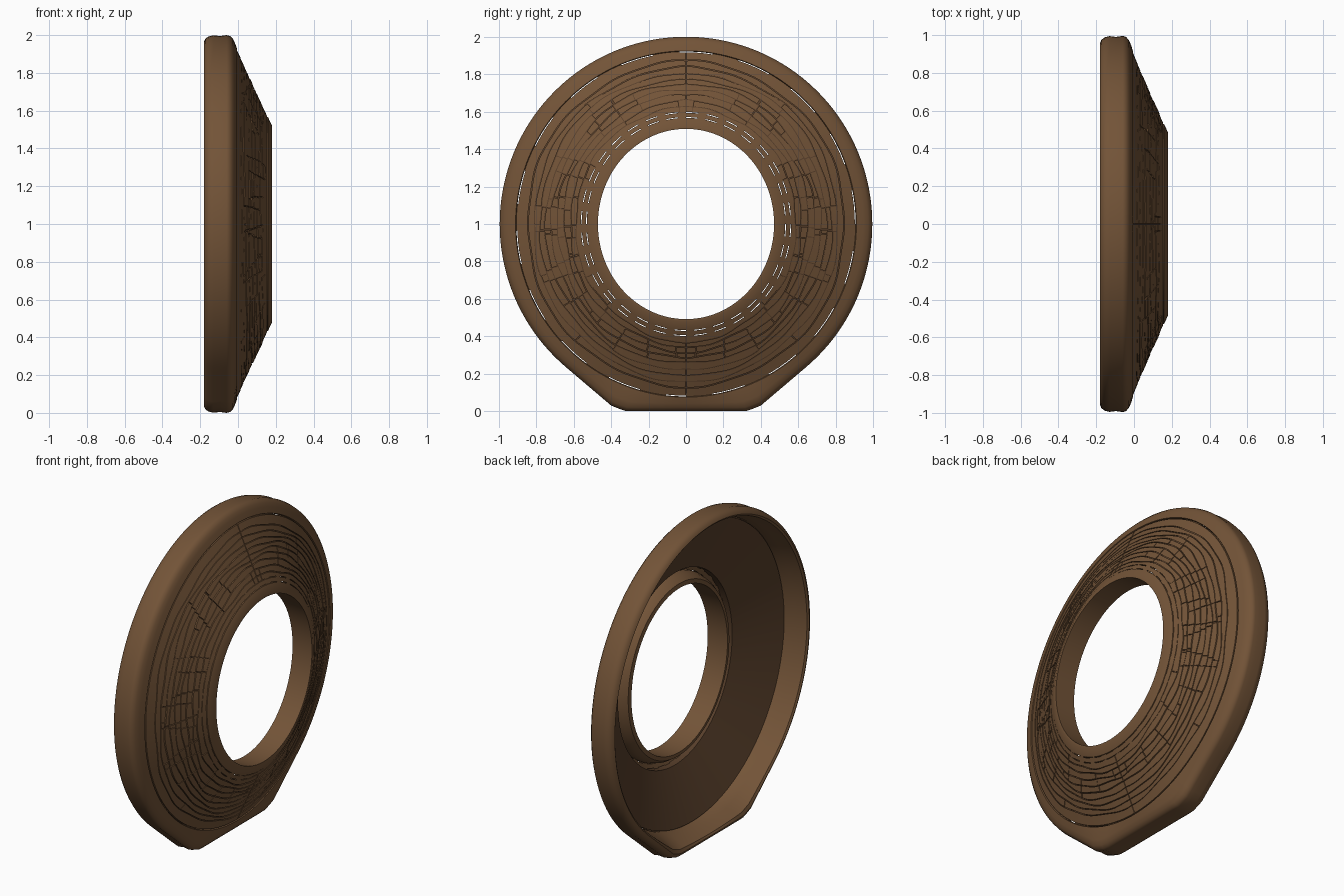
import bpy, bmesh, math, random

if "Cube" in bpy.data.objects:
    bpy.data.objects.remove(bpy.data.objects["Cube"])

random.seed(7)
TAU = 2 * math.pi


def material(name, rgb):
    m = bpy.data.materials.new(name)
    m.diffuse_color = (*rgb, 1)
    m.use_nodes = True
    m.node_tree.nodes["Principled BSDF"].inputs["Base Color"].default_value = m.diffuse_color
    return m


BROWN = material("weathered brown", (0.171, 0.088, 0.039))
DARK = material("dark brown", (0.098, 0.050, 0.024))


def bulge(a):
    """Outline factor: widens the lower rim into a flat foot (a = angle from down)."""
    a = abs((a + math.pi) % TAU - math.pi)
    corner, reach = math.radians(22.4), math.radians(40.2)
    if a < corner:
        return min(1.05, 1 / math.cos(a))
    if a < reach:
        return 1 / math.cos(reach - a)
    return 1.0


def place(x, r, a):
    """Point at radius r, slightly narrow in y towards the hole."""
    w = min(1, max(0, (r - 0.925) / 0.04))
    k = r * (1 + w * (bulge(a) - 1))
    sy = 0.925 + 0.07 * (r - 0.5) / 0.5
    return (x, k * sy * math.sin(a), max(0.0, 1 - k * math.cos(a)))


def cone_x(r):
    """Height of the sloping front face."""
    return 0.18 - (r - 0.52) * 0.18 / 0.385


def finish(name, bm, mat, angle=35):
    bmesh.ops.recalc_face_normals(bm, faces=bm.faces)
    me = bpy.data.meshes.new(name)
    bm.to_mesh(me)
    bm.free()
    me.materials.append(mat)
    me.shade_smooth()
    me.set_sharp_from_angle(angle=math.radians(angle))
    ob = bpy.data.objects.new(name, me)
    bpy.context.collection.objects.link(ob)
    return ob


def revolve(name, profile, mat, n=160, keep=None):
    """Closed profile of (x, r) swept round the ring; keep(i) limits it to bridges."""
    bm = bmesh.new()
    rows = [[bm.verts.new(place(x, r, TAU * i / n)) for x, r in profile] for i in range(n)]
    m = len(profile)
    for i in range(n):
        if keep and not keep(i):
            continue
        p, q = rows[i], rows[(i + 1) % n]
        for j in range(m):
            k = (j + 1) % m
            bm.faces.new((p[j], p[k], q[k], q[j]))
    bmesh.ops.delete(bm, geom=[v for v in bm.verts if not v.link_faces], context='VERTS')
    return finish(name, bm, mat)


# Rounded outer rim with flat foot, open behind
revolve("outer_rim", [
    (-0.18, 0.966), (-0.172, 0.982), (-0.155, 0.993), (-0.13, 0.999), (-0.095, 0.995),
    (-0.06, 1.0), (-0.042, 0.995), (-0.027, 0.98), (-0.016, 0.958), (-0.004, 0.925),
    (-0.012, 0.921), (-0.05, 0.923), (-0.10, 0.937), (-0.172, 0.955)], BROWN)

# Collar round the hole
revolve("hole_collar", [
    (0.18, 0.508), (0.18, 0.522), (cone_x(0.567), 0.567), (0.12, 0.567),
    (0.08, 0.555), (0.05, 0.535), (0.045, 0.51)], BROWN)


def cone_band(r0, r1, front, back):
    return [(cone_x(r0) - front, r0), (cone_x(r1) - front, r1),
            (cone_x(r1) - back, r1), (cone_x(r0) - back, r0)]


# Dark backing cone, and small bridges across the narrow slits
revolve("backing_cone", [(cone_x(0.598) - 0.009, 0.598), (cone_x(0.917) - 0.009, 0.917),
                         (-0.045, 0.917), (0.075, 0.598)], DARK)
revolve("inner_band", cone_band(0.571, 0.594, 0.002, 0.03), BROWN)
revolve("inner_bridges", cone_band(0.56, 0.60, 0.004, 0.03), BROWN, keep=lambda i: i % 5 < 2)
revolve("outer_bridges", cone_band(0.905, 0.93, 0.006, 0.03), BROWN, keep=lambda i: i % 9 < 4)

# Cracked concentric courses, built on one half and mirrored
edges = [0.598, 0.626, 0.656, 0.688, 0.718, 0.748, 0.778, 0.808, 0.838, 0.868, 0.917]
rings = len(edges) - 1


def edge_r(k, a):
    """Slightly wavy ring boundary."""
    if k in (0, rings):
        return edges[k]
    return edges[k] + 0.006 * math.sin(a * 6 + k * 0.9) + 0.003 * math.sin(a * 17 + k * 2.1)


# Long wandering cracks cross many courses, denser at the sides
cuts = [[] for _ in range(rings)]
count = 17
for c in range(count):
    u = (c + 0.5 + random.uniform(-0.25, 0.25)) / count
    a = math.pi * u + 0.16 * math.sin(TAU * u)
    drift = random.uniform(-0.014, 0.014)
    start = random.randint(0, 2)
    end = start + random.randint(2, 4) + int(4 * math.sin(a))
    for k in range(start, min(rings - 1, end)):
        a += drift + random.uniform(-0.006, 0.006)
        cuts[k].append(min(math.pi - 0.04, max(0.04, a)))
for k in range(rings - 1):
    cuts[k] += [random.uniform(0.6, 2.6)]

HALF_GAP = 0.0022
bm = bmesh.new()
for k in range(rings):
    stops = [0.0] + sorted(cuts[k]) + [math.pi]
    for a0, a1 in zip(stops, stops[1:]):
        gap = HALF_GAP / edges[k]
        if a1 - a0 < 0.02:
            continue
        a0, a1 = a0 + gap, a1 - gap
        lift = random.uniform(-0.002, 0.002)
        steps = max(1, math.ceil((a1 - a0) / 0.04))
        prev = None
        for i in range(steps + 1):
            a = a0 + (a1 - a0) * i / steps
            r0 = edge_r(k, a) + (HALF_GAP if k else 0)
            r1 = edge_r(k + 1, a) - (HALF_GAP if k < rings - 1 else 0)
            sec = [bm.verts.new(place(cone_x(r) + h, r, a)) for r, h in
                   ((r0, -0.011), (r0, lift), (r1, lift), (r1, -0.011))]
            if prev:
                for j in range(4):
                    bm.faces.new((prev[j], prev[(j + 1) % 4], sec[(j + 1) % 4], sec[j]))
            else:
                bm.faces.new(sec)
            prev = sec
        bm.faces.new(prev[::-1])
tiles = finish("cracked_courses", bm, BROWN)
mirror = tiles.modifiers.new("mirror", 'MIRROR')
mirror.use_axis = (False, True, False)
mirror.use_mirror_merge = False
